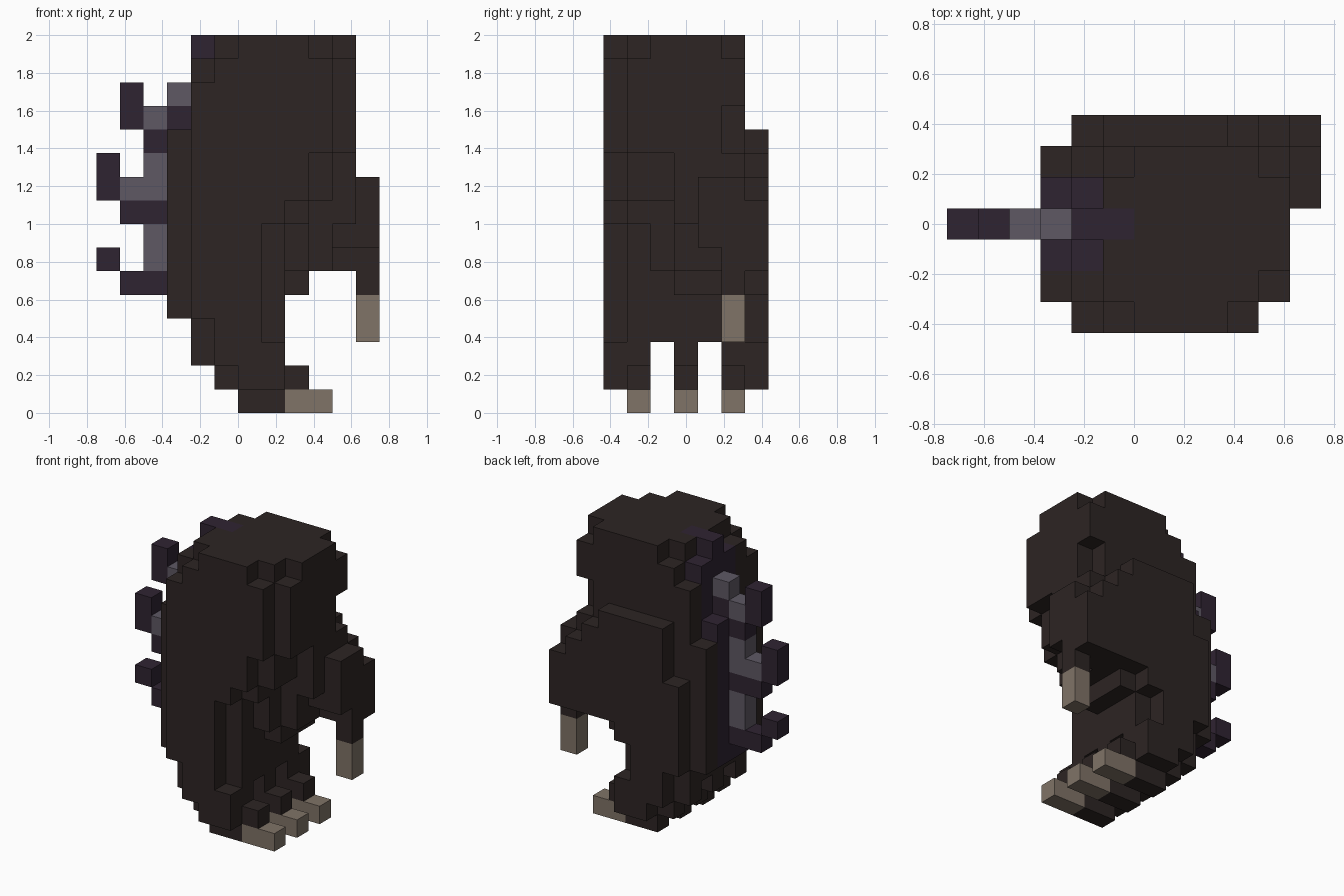
import bpy, bmesh
from mathutils import Vector

cube = bpy.data.objects.get("Cube")
if cube:
    bpy.data.objects.remove(cube)

V = 0.125                              # block size
ORIGIN = Vector((-0.75, -0.4375, 0))   # corner of block (0, 0, 0)


def material(name, rgb):
    m = bpy.data.materials.new(name)
    m.use_nodes = True
    m.diffuse_color = (*rgb, 1)
    bsdf = m.node_tree.nodes["Principled BSDF"]
    bsdf.inputs["Base Color"].default_value = (*rgb, 1)
    bsdf.inputs["Roughness"].default_value = 0.9
    return m


HIDE = material("dark brown hide", (0.026, 0.018, 0.017))
PURPLE = material("dark purple", (0.028, 0.017, 0.031))
GREY = material("purple grey", (0.112, 0.098, 0.127))
CLAW = material("claw tan", (0.214, 0.172, 0.135))

taken = set()   # blocks already used by an earlier part

# Six directions, each with the corners of its block face
SIDES = []
for axis in range(3):
    u, w = (axis + 1) % 3, (axis + 2) % 3
    for s in (0, 1):
        loop = []
        for a, b in ((0, 0), (1, 0), (1, 1), (0, 1)):
            c = [0, 0, 0]
            c[axis], c[u], c[w] = s, a, b
            loop.append(tuple(c))
        step = [0, 0, 0]
        step[axis] = 2 * s - 1
        SIDES.append((step, loop if s else loop[::-1]))


def blocks(name, mat, boxes):
    """Outer skin of boxes given as block ranges (x0, x1, y0, y1, z0, z1)."""
    cells = {(x, y, z) for x0, x1, y0, y1, z0, z1 in boxes
             for x in range(x0, x1) for y in range(y0, y1) for z in range(z0, z1)}
    cells -= taken
    taken.update(cells)
    bm = bmesh.new()
    verts = {}
    for c in sorted(cells):
        for step, loop in SIDES:
            if tuple(a + b for a, b in zip(c, step)) in cells:
                continue
            face = []
            for corner in loop:
                p = tuple(a + b for a, b in zip(c, corner))
                if p not in verts:
                    verts[p] = bm.verts.new(ORIGIN + Vector(p) * V)
                face.append(verts[p])
            bm.faces.new(face)
    mesh = bpy.data.meshes.new(name)
    bm.to_mesh(mesh)
    bm.free()
    mesh.materials.append(mat)
    obj = bpy.data.objects.new(name, mesh)
    bpy.context.collection.objects.link(obj)


# Purple strip down the back of the hand
blocks("back_strip", PURPLE, [
    (3, 5, 2, 5, 4, 12), (4, 5, 2, 5, 12, 15),
    (4, 6, 3, 4, 15, 16), (3, 4, 3, 4, 12, 13)])

# Grey ridge with purple hooks, one block thick
blocks("ridge", GREY, [(x0, x1, 3, 4, z0, z1) for x0, x1, z0, z1 in (
    (2, 3, 6, 8), (1, 3, 9, 10), (2, 3, 10, 11), (2, 3, 12, 13), (3, 4, 13, 14))])
for n, spans in enumerate((
        ((1, 3, 5, 6), (0, 1, 6, 7)),
        ((1, 3, 8, 9), (0, 1, 9, 11)),
        ((2, 3, 11, 12), (1, 2, 12, 14)))):
    blocks(f"ridge_hook_{n + 1}", PURPLE,
           [(x0, x1, 3, 4, z0, z1) for x0, x1, z0, z1 in spans])

# Wrist, rounded at the top corners
blocks("wrist", HIDE, [
    (4, 10, 0, 1, 11, 14), (5, 10, 0, 1, 14, 15), (6, 9, 0, 1, 15, 16),
    (4, 11, 1, 2, 11, 15), (5, 10, 1, 2, 15, 16),
    (5, 11, 2, 5, 11, 16),
    (4, 10, 5, 6, 11, 14), (5, 10, 5, 6, 14, 15), (6, 10, 5, 6, 15, 16),
    (10, 11, 5, 6, 13, 15)])

# Palm, hollowed on its inner side
blocks("palm_front", HIDE, [
    (4, 7, 0, 1, 4, 8), (4, 8, 0, 1, 8, 9), (4, 9, 0, 1, 9, 11),
    (3, 8, 1, 2, 4, 8), (3, 9, 1, 2, 8, 9), (3, 10, 1, 2, 9, 11),
    (3, 4, 1, 2, 11, 12)])
blocks("palm_middle", HIDE, [
    (4, 8, 2, 5, 4, 6), (4, 9, 2, 3, 6, 9), (4, 10, 2, 3, 9, 11),
    (4, 9, 3, 5, 5, 6), (4, 10, 3, 4, 6, 8), (4, 11, 3, 4, 8, 11),
    (4, 10, 4, 5, 6, 7), (4, 11, 4, 5, 7, 11)])
blocks("palm_rear", HIDE, [
    (3, 8, 5, 6, 4, 5), (3, 9, 5, 6, 5, 6), (3, 10, 5, 6, 6, 11),
    (4, 7, 6, 7, 4, 5), (4, 8, 6, 7, 5, 6), (4, 9, 6, 7, 6, 9),
    (5, 9, 6, 7, 9, 12)])

# Thumb reaching out from the rear of the palm
blocks("thumb", HIDE, [
    (11, 12, 4, 5, 7, 10), (11, 12, 5, 6, 5, 10), (11, 12, 6, 7, 6, 9),
    (10, 11, 5, 6, 6, 11), (10, 11, 6, 7, 6, 10), (9, 10, 6, 7, 6, 11)])
blocks("thumb_claw", CLAW, [(11, 12, 5, 6, 3, 5)])

# Knuckle row and three fingers; the outer two have a side pad
blocks("knuckle_row", HIDE, [
    (4, 8, 1, 6, 3, 4), (5, 7, 0, 1, 3, 4), (5, 7, 6, 7, 3, 4)])
for name, y, pad in (("front", 1, 0), ("middle", 3, None), ("rear", 5, 6)):
    boxes = [(4, 8, y, y + 1, 2, 3), (5, 9, y, y + 1, 1, 2), (6, 8, y, y + 1, 0, 1)]
    if pad is not None:
        boxes += [(5, 8, pad, pad + 1, 2, 3), (6, 8, pad, pad + 1, 1, 2)]
    blocks(f"{name}_finger", HIDE, boxes)
    blocks(f"{name}_finger_claw", CLAW, [(8, 10, y, y + 1, 0, 1)])
